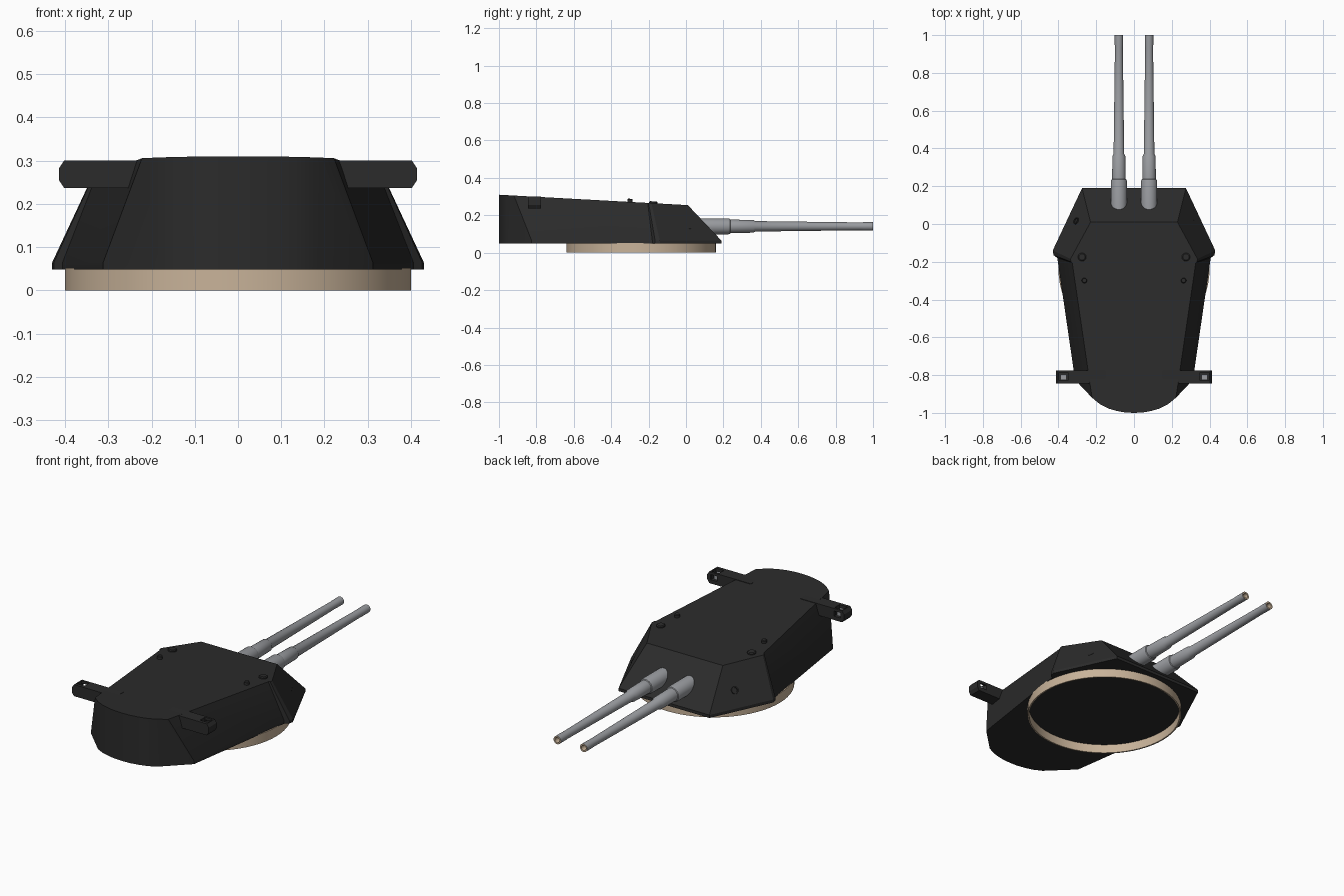
import bpy, bmesh, math
from mathutils import Vector

if "Cube" in bpy.data.objects:
    bpy.data.objects.remove(bpy.data.objects["Cube"], do_unlink=True)


def material(name, rgb):
    m = bpy.data.materials.new(name)
    m.use_nodes = True
    m.diffuse_color = (*rgb, 1)
    m.node_tree.nodes["Principled BSDF"].inputs["Base Color"].default_value = (*rgb, 1)
    return m


ARMOUR = material("dark armour", (0.024, 0.024, 0.024))
STEEL = material("gun grey", (0.32, 0.33, 0.35))
TAN = material("tan", (0.58, 0.45, 0.32))


def finish(bm, name, *mats, smooth=None):
    bmesh.ops.recalc_face_normals(bm, faces=bm.faces)
    mesh = bpy.data.meshes.new(name)
    bm.to_mesh(mesh)
    bm.free()
    ob = bpy.data.objects.new(name, mesh)
    bpy.context.collection.objects.link(ob)
    for m in mats:
        mesh.materials.append(m)
    if smooth:
        bpy.ops.object.select_all(action='DESELECT')
        ob.select_set(True)
        bpy.context.view_layer.objects.active = ob
        bpy.ops.object.shade_smooth_by_angle(angle=math.radians(smooth))
    return ob


def bridge(bm, a, b):
    n = len(a)
    return [bm.faces.new((a[i], a[(i + 1) % n], b[(i + 1) % n], b[i])) for i in range(n)]


def lathe(name, profile, origin, axis, mats, sides=32, rule=None, closed=False):
    """Revolve (radius, distance) points about an axis through origin."""
    bm = bmesh.new()
    turn = Vector((0, 0, 1)).rotation_difference(Vector(axis))
    rings = []
    for r, d in profile:
        ring = []
        for i in range(sides):
            a = math.tau * i / sides
            p = Vector((r * math.cos(a), r * math.sin(a), d))
            ring.append(bm.verts.new(turn @ p + Vector(origin)))
        rings.append(ring)
    for k in range(len(rings) - 1):
        for f in bridge(bm, rings[k], rings[k + 1]):
            f.material_index = rule(k) if rule else 0
    if closed:
        bridge(bm, rings[-1], rings[0])
    else:
        bm.faces.new(rings[0])
        bm.faces.new(rings[-1])
    return finish(bm, name, *mats, smooth=35)


def box(name, lo, hi, mat):
    bm = bmesh.new()
    bmesh.ops.create_cube(bm, size=1)
    for v in bm.verts:
        v.co = [lo[i] if v.co[i] < 0 else hi[i] for i in range(3)]
    return finish(bm, name, mat)


def roof_z(y):
    return 0.255 - 0.055 * y


# Gun house: half outlines of floor and sloping roof, mirrored
tail = [(0.18, -0.954), (0.135, -0.977), (0.09, -0.99), (0.045, -0.998), (0, -1)]
floor = [(0.275, 0.19), (0.43, -0.14), (0.426, -0.165), (0.406, -0.18), (0.312, -0.825)] + tail
roof = [(0.23, 0.01), (0.336, -0.185), (0.334, -0.2), (0.327, -0.205), (0.222, -0.92)] + tail


def mirrored(half):
    return half + [(-x, y) for x, y in reversed(half) if x > 0]


bm = bmesh.new()
loops = []
for outline, height in ((floor, lambda y: 0.048), (floor, lambda y: 0.064), (roof, roof_z)):
    loops.append([bm.verts.new((x, y, height(y))) for x, y in mirrored(outline)])
bridge(bm, loops[0], loops[1])
bridge(bm, loops[1], loops[2])
bm.faces.new(loops[0])
bm.faces.new(loops[2])
finish(bm, "gun_house", ARMOUR, smooth=20)

# Open ring under the gun house
lathe("base_ring", [(0.4, 0), (0.4, 0.052), (0.392, 0.052), (0.392, 0)],
      (0, -0.24, 0), (0, 0, 1), [TAN], sides=64, closed=True)

# Stepped barrel, with the muzzle rim and bore in tan
barrel = [(0.043, 0.02), (0.043, 0.225), (0.04, 0.235), (0.036, 0.238), (0.034, 0.36),
          (0.028, 0.37), (0.021, 0.93), (0.022, 0.95), (0.022, 1.0), (0.014, 1.0), (0.014, 0.94)]

for side, s in (("left", 1), ("right", -1)):
    lathe(f"{side}_barrel", barrel, (0.08 * s, 0, 0.141), (0, 1, 0), [STEEL, TAN],
          rule=lambda k: 1 if k >= 8 else 0)

    # Rangefinder arm with chamfered tip
    bm = bmesh.new()
    prof = [(0.15, 0.237), (0.402, 0.237), (0.414, 0.255), (0.414, 0.282), (0.402, 0.3), (0.15, 0.3)]
    ends = [[bm.verts.new((x * s, y, z)) for x, z in prof] for y in (-0.845, -0.775)]
    bridge(bm, *ends)
    bm.faces.new(ends[0])
    bm.faces.new(ends[1])
    arm = finish(bm, f"{side}_rangefinder_arm", ARMOUR)

    # Window pockets open upward and forward, with a lens inside
    x0, x1 = sorted((0.35 * s, 0.397 * s))
    for i, (lo, hi) in enumerate((((x0, -0.828, 0.255), (x1, -0.786, 0.32)),
                                  ((x0 + 0.004, -0.8, 0.258), (x1 - 0.004, -0.76, 0.286)))):
        cutter = box(f"{side}_window_cutter_{i}", lo, hi, ARMOUR)
        cutter.hide_render = True
        cutter.hide_set(True)
        cutter.display_type = 'WIRE'
        mod = arm.modifiers.new("window", 'BOOLEAN')
        mod.operation = 'DIFFERENCE'
        mod.solver = 'EXACT'
        mod.object = cutter
    box(f"{side}_rangefinder_lens", (x0 + 0.008, -0.826, 0.25), (x1 - 0.008, -0.796, 0.284), STEEL)

    # Roof fittings: broad low cap and small periscope
    lathe(f"{side}_roof_cap", [(0.022, -0.01), (0.022, 0.006), (0.017, 0.01)],
          (0.275 * s, -0.175, roof_z(-0.175)), (0, 0.055, 1), [ARMOUR], sides=20)
    lathe(f"{side}_periscope", [(0.014, -0.01), (0.014, 0.013), (0.011, 0.017)],
          (0.263 * s, -0.3, roof_z(-0.3)), (0, 0.055, 1), [ARMOUR], sides=16)

    # Sight port on the slanted cheek plate
    lathe(f"{side}_sight_port",
          [(0.019, -0.01), (0.019, 0.008), (0.013, 0.008), (0.013, 0.002)],
          (0.304 * s, 0.015, 0.14), (0.776 * s, 0.364, 0.516), [ARMOUR], sides=20)
